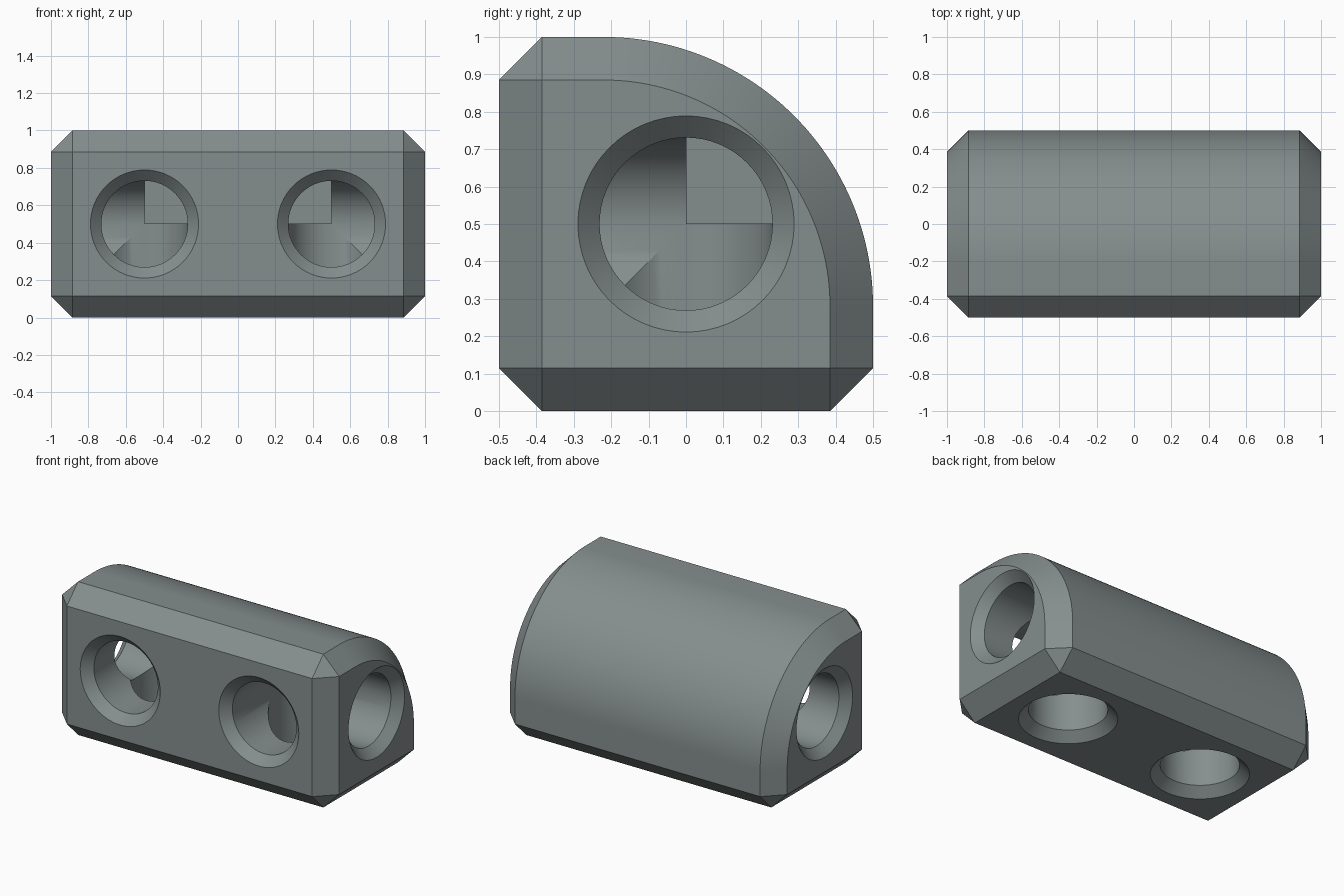
import bpy, bmesh, math
from mathutils import Vector

if "Cube" in bpy.data.objects:
    bpy.data.objects.remove(bpy.data.objects["Cube"])

C = 0.115            # edge chamfer
ARC = (-0.22, 0.28)  # centre of the rounded back edge (y, z)
R = 0.72             # radius of the rounded back edge
HOLE, RIM = 0.231, 0.289

grey = bpy.data.materials.new("slate_grey")
grey.diffuse_color = (0.235, 0.27, 0.27, 1)
grey.use_nodes = True
grey.node_tree.nodes["Principled BSDF"].inputs["Base Color"].default_value = grey.diffuse_color


def make_object(name, bm):
    bmesh.ops.recalc_face_normals(bm, faces=bm.faces)
    mesh = bpy.data.meshes.new(name)
    bm.to_mesh(mesh)
    bm.free()
    mesh.materials.append(grey)
    obj = bpy.data.objects.new(name, mesh)
    bpy.context.collection.objects.link(obj)
    return obj


def arc(radius, n=48):
    return [(ARC[0] + radius * math.cos(a), ARC[1] + radius * math.sin(a))
            for a in (math.pi / 2 * i / n for i in range(n + 1))]


# Block: hull of the full side profile and the inset end profile
outer = [(-0.5 + C, 0), (0.5 - C, 0), (0.5, C), *arc(R),
         (-0.5 + C, 1), (-0.5, 1 - C), (-0.5, C)]
inner = [(-0.5 + C, C), (0.5 - C, C), *arc(R - C), (-0.5 + C, 1 - C)]
bm = bmesh.new()
for s in (-1, 1):
    for x, profile in ((1 - C, outer), (1, inner)):
        for y, z in profile:
            bm.verts.new((s * x, y, z))
bmesh.ops.convex_hull(bm, input=bm.verts)
bmesh.ops.dissolve_limit(bm, angle_limit=math.radians(0.2),
                         verts=bm.verts, edges=bm.edges)
block = make_object("connector_block", bm)


# Countersunk hole cutter running from a chamber centre outwards
def hole_cutter(name, centre, direction, n=64):
    d = Vector(direction)
    u = d.orthogonal().normalized()
    v = d.cross(u)
    depth = 0.5 - (RIM - HOLE)
    bm = bmesh.new()
    rings = []
    for r, h in ((HOLE, 0), (HOLE, depth), (HOLE + 0.1, depth + 0.1)):
        rings.append([bm.verts.new(Vector(centre) + d * h
                      + r * (u * math.cos(t) + v * math.sin(t)))
                      for t in (math.tau * i / n for i in range(n))])
    for a, b in zip(rings, rings[1:]):
        for i in range(n):
            j = (i + 1) % n
            bm.faces.new((a[i], a[j], b[j], b[i]))
    bm.faces.new(rings[0])
    bm.faces.new(rings[-1])
    return make_object(name, bm)


# Front, bottom and end holes meet in a chamber at each side
cutters = []
for s, side in ((-1, "left"), (1, "right")):
    for part, d in (("front", (0, -1, 0)), ("bottom", (0, 0, -1)), ("end", (s, 0, 0))):
        cut = hole_cutter(f"{side}_{part}_hole_cutter", (0.5 * s, 0, 0.5), d)
        cut.hide_render = True
        cutters.append(cut)
        mod = block.modifiers.new(cut.name, 'BOOLEAN')
        mod.operation = 'DIFFERENCE'
        mod.solver = 'EXACT'
        mod.object = cut

# Apply the cuts, then smooth the curved surfaces
bpy.ops.object.select_all(action='DESELECT')
block.select_set(True)
bpy.context.view_layer.objects.active = block
bpy.ops.object.convert(target='MESH')
for cut in cutters:
    bpy.data.objects.remove(cut)
bpy.ops.object.shade_smooth_by_angle(angle=math.radians(20))
